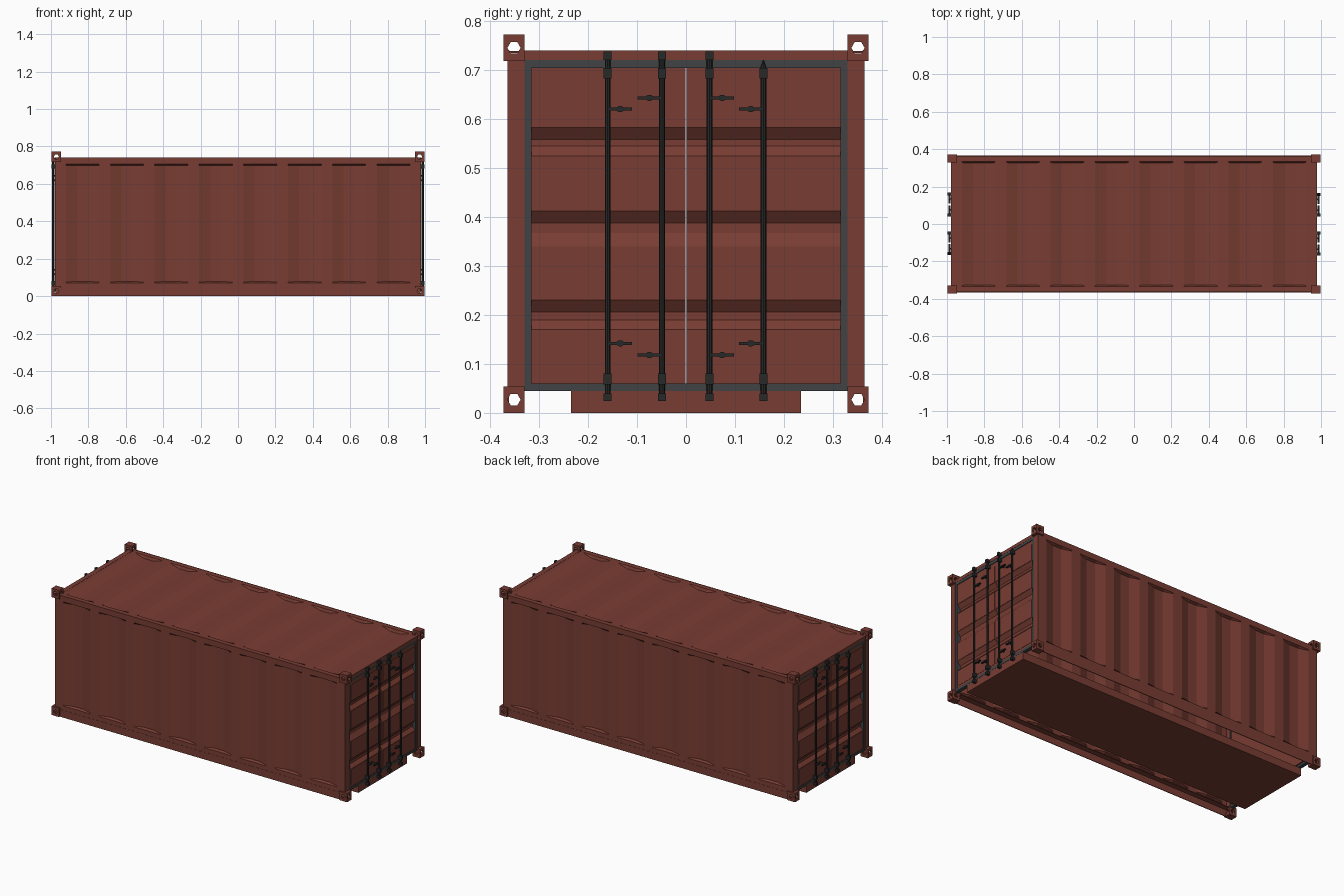
import bpy, bmesh, math
from mathutils import Vector

if "Cube" in bpy.data.objects:
    bpy.data.objects.remove(bpy.data.objects["Cube"])


def material(name, rgb):
    m = bpy.data.materials.new(name)
    m.diffuse_color = (*rgb, 1)
    m.use_nodes = True
    m.node_tree.nodes["Principled BSDF"].inputs["Base Color"].default_value = m.diffuse_color
    return m


RED = material("rust_red", (0.19, 0.046, 0.033))
GASKET = material("gasket_grey", (0.05, 0.055, 0.057))
STEEL = material("dark_steel", (0.02, 0.021, 0.022))


def finish(name, bm, mat):
    bmesh.ops.recalc_face_normals(bm, faces=bm.faces)
    me = bpy.data.meshes.new(name)
    bm.to_mesh(me)
    bm.free()
    me.materials.append(mat)
    ob = bpy.data.objects.new(name, me)
    bpy.context.collection.objects.link(ob)
    return ob


def prism(name, pts, axis, a, b, mat, s=1, taper=1.0):
    """Extrude a 2D outline along an axis; s=-1 turns it half way round z."""
    bm = bmesh.new()
    cu = sum(p[0] for p in pts) / len(pts)
    cv = sum(p[1] for p in pts) / len(pts)

    def ring(w, k):
        out = []
        for u, v in pts:
            u, v = cu + (u - cu) * k, cv + (v - cv) * k
            x, y, z = {'x': (w, u, v), 'y': (u, w, v), 'z': (u, v, w)}[axis]
            out.append(bm.verts.new((x * s, y * s, z)))
        return out
    r0, r1 = ring(a, 1), ring(b, taper)
    bm.faces.new(r0)
    bm.faces.new(r1)
    n = len(pts)
    for i in range(n):
        bm.faces.new((r0[i], r0[(i + 1) % n], r1[(i + 1) % n], r1[i]))
    return finish(name, bm, mat)


def box(name, x0, x1, y0, y1, z0, z1, mat, s=1):
    return prism(name, [(x0, y0), (x1, y0), (x1, y1), (x0, y1)], 'z', z0, z1, mat, s)


def circle(cx, cy, r, n):
    return [(cx + r * math.cos(2 * math.pi * i / n), cy + r * math.sin(2 * math.pi * i / n))
            for i in range(n)]


def sheet(name, rows, place):
    """Corrugated sheet whose grooves fade out near its long edges."""
    n, half = 8, 0.95
    p = 2 * half / n
    us = [(-0.976, 0)]
    for i in range(n):
        x = -half + i * p
        us += [(x + p * 0.125, 0), (x + p * 0.375, 1), (x + p * 0.625, 1), (x + p * 0.875, 0)]
    us.append((0.976, 0))
    bm = bmesh.new()
    grid = [[bm.verts.new(place(u, v, 0.017 * d * f)) for u, d in us] for v, f in rows]
    for r0, r1 in zip(grid, grid[1:]):
        for i in range(len(us) - 1):
            bm.faces.new((r0[i], r0[i + 1], r1[i + 1], r1[i]))
    ob = finish(name, bm, RED)
    mod = ob.modifiers.new("thickness", 'SOLIDIFY')
    mod.thickness = 0.004
    mod.offset = 0


# Corrugated side walls, roof, floor and bottom rails
wall_rows = [(0.042, 0), (0.07, 0), (0.076, 1), (0.7, 1), (0.706, 0), (0.74, 0)]
roof_rows = [(-0.363, 0), (-0.334, 0), (-0.328, 1), (0.328, 1), (0.334, 0), (0.363, 0)]
for side, sy in (("front", -1), ("back", 1)):
    sheet(side + "_wall", wall_rows, lambda u, v, d, sy=sy: (u, sy * (0.362 - d), v))
    box(side + "_bottom_rail", -0.95, 0.95, 0.361, 0.365, 0, 0.044, RED, sy)
    box(side + "_rail_flange", -0.95, 0.95, 0.33, 0.362, 0.041, 0.045, RED, sy)
sheet("roof", roof_rows, lambda u, v, d: (u, v, 0.737 - d))
box("floor", -0.976, 0.976, -0.235, 0.235, 0, 0.046, RED)

# Corner castings with hexagonal holes, one mesh shared by eight corners
block = box("corner_casting", -0.025, 0.025, -0.0215, 0.0215, -0.027, 0.027, RED)
cutters = [prism("hole_cutter", circle(0, 0, 0.0135, 6), ax, -0.1, 0.1, RED) for ax in 'xy']
for c in cutters:
    c.hide_render = True
    m = block.modifiers.new("hole", 'BOOLEAN')
    m.operation = 'DIFFERENCE'
    m.solver = 'EXACT'
    m.object = c
dg = bpy.context.evaluated_depsgraph_get()
casting = bpy.data.meshes.new_from_object(block.evaluated_get(dg))
for ob in [block] + cutters:
    bpy.data.objects.remove(ob)
for sx in (-1, 1):
    for sy in (-1, 1):
        for z in (0.027, 0.745):
            ob = bpy.data.objects.new("corner_casting", casting)
            ob.location = Vector((sx * 0.971, sy * 0.351, z))
            bpy.context.collection.objects.link(ob)

# Identical door ends
grooves = [(0.17, 0.190, 0.206, 0.23), (0.34, 0.367, 0.388, 0.412), (0.524, 0.545, 0.558, 0.582)]
OUT, DEEP, BACK = 0.973, 0.955, 0.948
outline = [(OUT, 0.058)]
for a, b, c, d in grooves:
    outline += [(OUT, a), (DEEP, b), (DEEP, c), (OUT, d)]
outline += [(OUT, 0.708), (BACK, 0.708), (BACK, 0.058)]
panels = [(0.075, 0.168), (0.232, 0.338), (0.414, 0.522), (0.584, 0.682)]

for s in (1, -1):
    # Posts and header
    for y in (-0.364, 0.33):
        box("corner_post", 0.95, 0.978, y, y + 0.034, 0.05, 0.722, RED, s)
    box("door_header", 0.95, 0.978, -0.332, 0.332, 0.72, 0.74, RED, s)

    # Gasket frame around the doors
    for y in (-0.33, 0.315):
        box("gasket_side", 0.955, 0.977, y, y + 0.015, 0.045, 0.721, GASKET, s)
    for z0, z1 in ((0.045, 0.06), (0.704, 0.721)):
        box("gasket_bar", 0.955, 0.977, -0.316, 0.316, z0, z1, GASKET, s)

    # Door leaves with grooves and raised flat panels
    for y0, y1 in ((-0.316, -0.001), (0.001, 0.316)):
        prism("door_leaf", outline, 'y', y0, y1, RED, s)
        for z0, z1 in panels:
            lo, hi = (y0 + 0.011, y1 - 0.004) if y0 < 0 else (y0 + 0.003, y1 - 0.011)
            box("door_panel", 0.97, 0.9745, lo, hi, z0, z1, RED, s)

    # Locking rods, brackets and handles
    for i, y in enumerate((-0.16, -0.049, 0.048, 0.158)):
        last = i == 3
        rod = circle(0.988, y, 0.0058, 8)
        prism("lock_rod", rod, 'z', 0.024, 0.70 if last else 0.738, STEEL, s)
        if last:
            prism("rod_tip", circle(0.988, y, 0.008, 8), 'z', 0.698, 0.72, STEEL, s, 0.1)
        spans = [(0.024, 0.04, 0.008), (0.058, 0.08, 0.008), (0.682, 0.704, 0.008)]
        if not last:
            spans.append((0.72, 0.738, 0.008))
        for z0, z1, w in spans:
            box("rod_bracket", 0.972, 0.997, y - w, y + w, z0, z1, STEEL, s)
        d = 1 if i in (0, 2) else -1
        inner = i in (1, 2)
        for z in ((0.643, 0.118) if inner else (0.62, 0.142)):
            upper = [(0, 0.003), (0.018, 0.003), (0.023, 0.006), (0.029, 0.006),
                     (0.033, 0.003), (0.05, 0.003)]
            pts = [(y + d * u, z + v) for u, v in upper]
            pts += [(y + d * u, z - v) for u, v in reversed(upper)]
            prism("rod_handle", pts, 'x', 0.982, 0.992, STEEL, s)
            box("handle_mount", 0.972, 0.984, y + d * 0.026 - 0.004, y + d * 0.026 + 0.004,
                z - 0.004, z + 0.004, STEEL, s)
